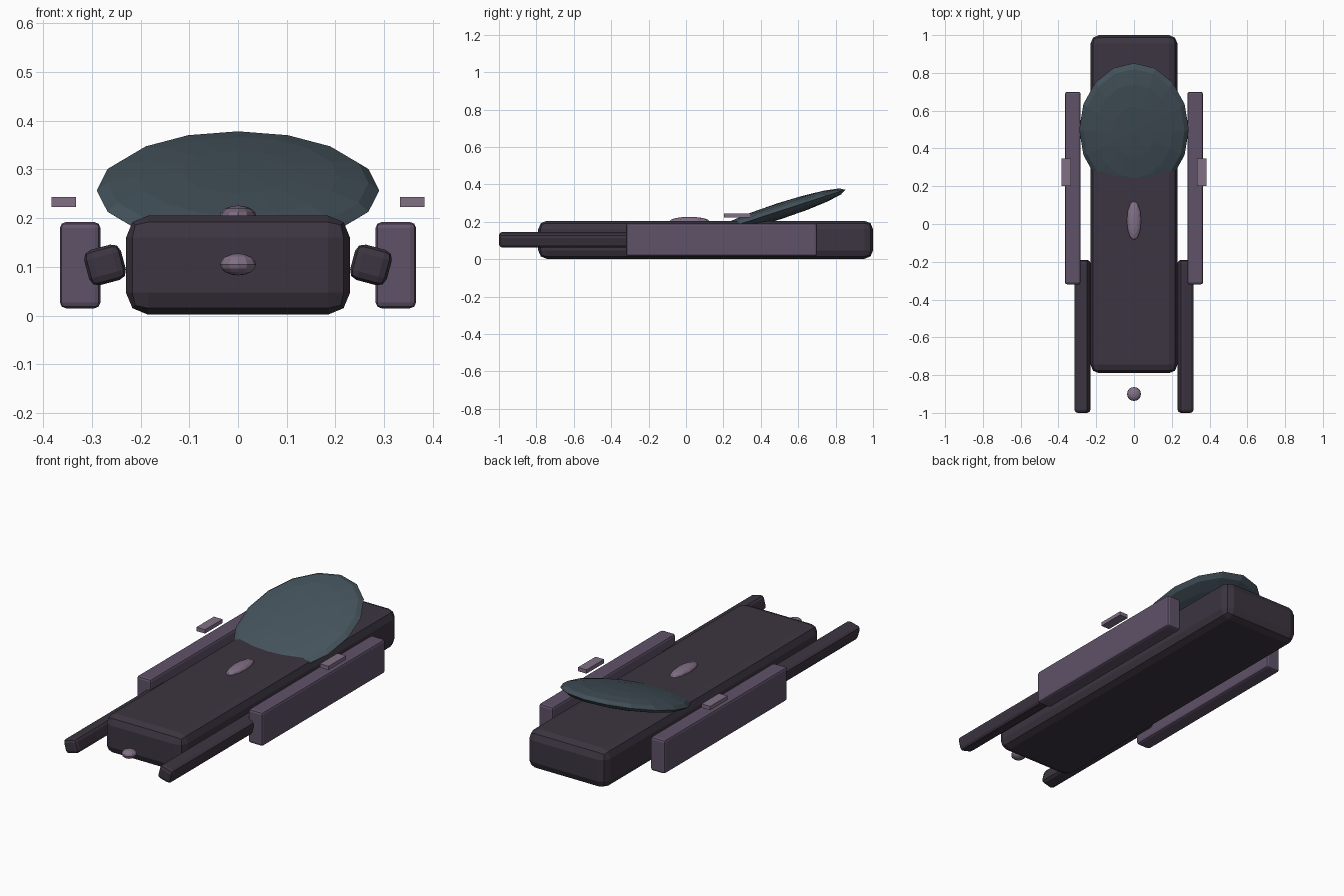
import bpy
from math import radians

if "Cube" in bpy.data.objects:
    bpy.data.objects.remove(bpy.data.objects["Cube"])


def material(name, rgb):
    m = bpy.data.materials.new(name)
    m.diffuse_color = (*rgb, 1)
    m.use_nodes = True
    m.node_tree.nodes["Principled BSDF"].inputs["Base Color"].default_value = m.diffuse_color
    return m


DARK = material("dark_hull", (0.045, 0.035, 0.052))
PANEL = material("purple_panel", (0.115, 0.085, 0.14))
GLASS = material("blue_grey", (0.06, 0.088, 0.108))
ACCENT = material("mauve", (0.22, 0.16, 0.235))


def box(name, centre, size, mat, bevel=0, segments=2, tilt=0):
    bpy.ops.mesh.primitive_cube_add(size=1, location=centre)
    o = bpy.context.object
    o.name = name
    o.scale = size
    bpy.ops.object.transform_apply(location=False, rotation=False, scale=True)
    o.rotation_euler.y = tilt
    o.data.materials.append(mat)
    if bevel:
        b = o.modifiers.new("bevel", 'BEVEL')
        b.width = bevel
        b.segments = segments
    return o


def ellipsoid(name, centre, radii, mat, segments, rings, tilt=0):
    bpy.ops.mesh.primitive_uv_sphere_add(segments=segments, ring_count=rings,
                                         radius=1, location=centre)
    o = bpy.context.object
    o.name = name
    o.scale = radii
    o.rotation_euler.x = tilt
    o.data.materials.append(mat)
    return o


# Main hull slab
box("hull", (0, 0.105, 0.1035), (0.46, 1.79, 0.203), DARK, 0.045)

# Tilted dish sunk into the deck
ellipsoid("dish", (0, 0.5, 0.257), (0.29, 0.37, 0.043), GLASS, 16, 8, radians(18))

# Deck dome and floating nose bead
ellipsoid("deck_dome", (0, 0.018, 0.204), (0.038, 0.105, 0.022), ACCENT, 12, 8)
ellipsoid("nose_bead", (0, -0.9, 0.105), (0.037, 0.037, 0.0225), ACCENT, 12, 8)

# Mirrored side parts
for side, s in (("left", -1), ("right", 1)):
    box(f"side_panel_{side}", (s * 0.324, 0.19, 0.1035),
        (0.083, 1.02, 0.177), PANEL, 0.012)
    box(f"front_prong_{side}", (s * 0.273, -0.595, 0.104),
        (0.078, 0.81, 0.075), DARK, 0.018, tilt=s * radians(15))
    box(f"fin_{side}", (s * 0.358, 0.275, 0.233), (0.05, 0.145, 0.02), ACCENT)
